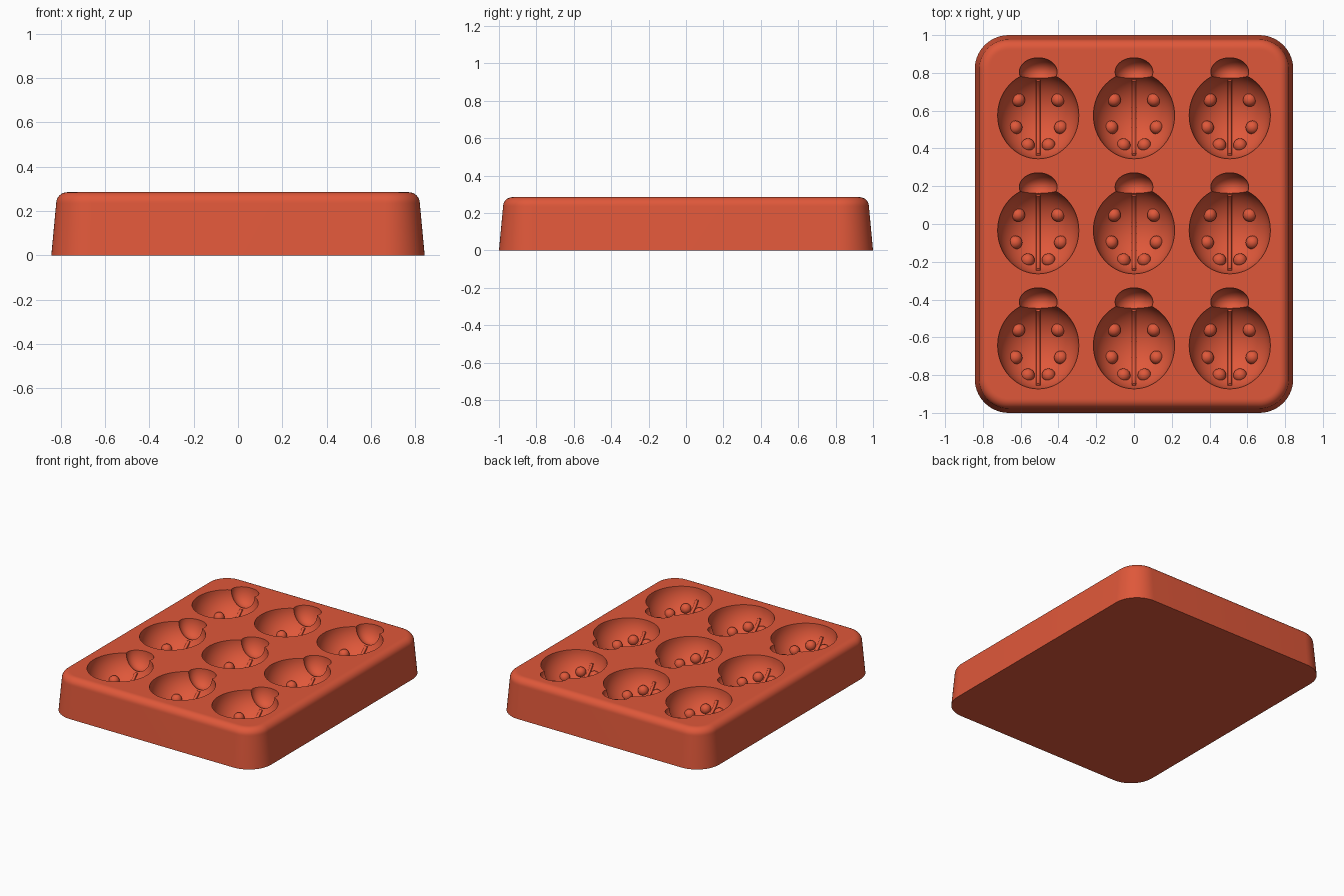
import bpy
import bmesh
from math import sin, cos, pi, sqrt
from mathutils import Matrix, Vector

if "Cube" in bpy.data.objects:
    bpy.data.objects.remove(bpy.data.objects["Cube"], do_unlink=True)

HALF_X, HALF_Y, TOP = 0.843, 1.0, 0.285
BODY = Vector((0.215, 0.23, 0.2))        # radii of the insect body hollow
HEAD = Vector((0.1, 0.075, 0.115))       # radii of the head hollow
HEAD_Y = 0.23
CENTRES = [Vector((x, y, TOP + 0.001)) for x in (-0.507, 0, 0.507)
           for y in (-0.643, -0.034, 0.575)]

red = bpy.data.materials.new("coral_red")
red.use_nodes = True
colour = (0.74, 0.097, 0.042, 1)
red.diffuse_color = colour
shader = next(n for n in red.node_tree.nodes if n.type == 'BSDF_PRINCIPLED')
shader.inputs["Base Color"].default_value = colour
shader.inputs["Roughness"].default_value = 0.6


def make_object(name, bm):
    bmesh.ops.recalc_face_normals(bm, faces=bm.faces[:])
    mesh = bpy.data.meshes.new(name)
    bm.to_mesh(mesh)
    bm.free()
    mesh.materials.append(red)
    obj = bpy.data.objects.new(name, mesh)
    bpy.context.collection.objects.link(obj)
    return obj


def activate(obj):
    bpy.ops.object.select_all(action='DESELECT')
    obj.select_set(True)
    bpy.context.view_layer.objects.active = obj


def smooth(obj):
    activate(obj)
    bpy.ops.object.shade_smooth_by_angle(angle=pi / 5)


def add_ellipsoid(bm, centre, radii, segments, rings):
    matrix = Matrix.Translation(centre) @ Matrix.Diagonal((*radii, 1))
    bmesh.ops.create_uvsphere(bm, u_segments=segments, v_segments=rings,
                              radius=1, matrix=matrix)


def rounded_ring(bm, inset, z, steps=14):
    """Rounded rectangle of vertices, pulled in by inset."""
    radius = 0.18 - inset
    cx, cy = HALF_X - 0.18, HALF_Y - 0.18
    verts = []
    for quarter, (sx, sy) in enumerate(((1, 1), (-1, 1), (-1, -1), (1, -1))):
        for i in range(steps + 1):
            a = (quarter + i / steps) * pi / 2
            verts.append(bm.verts.new((sx * cx + radius * cos(a),
                                       sy * cy + radius * sin(a), z)))
    return verts


# Tray: tapered rounded block with a rolled top edge
bm = bmesh.new()
FILLET, TAPER = 0.05, 0.022
profile = [(0, 0), (TAPER, TOP - FILLET)]
for i in range(1, 9):
    a = i / 8 * pi / 2
    profile.append((TAPER + FILLET * (1 - cos(a)), TOP - FILLET * (1 - sin(a))))
profile.append((TAPER + FILLET + 0.006, TOP))
rings = [rounded_ring(bm, inset, z) for inset, z in profile]
for low, high in zip(rings, rings[1:]):
    for i in range(len(low)):
        j = (i + 1) % len(low)
        bm.faces.new((low[i], low[j], high[j], high[i]))
bm.faces.new(rings[0][::-1])
bm.faces.new(rings[-1])
tray = make_object("tray", bm)

# Hollows: bodies first, then heads
for name, offset, radii in (("body_cutter", 0, BODY), ("head_cutter", HEAD_Y, HEAD)):
    bm = bmesh.new()
    for c in CENTRES:
        add_ellipsoid(bm, c + Vector((0, offset, 0)), radii, 64, 32)
    cutter = make_object(name, bm)
    cutter.hide_render = True
    activate(tray)
    cut = tray.modifiers.new(name, 'BOOLEAN')
    cut.operation = 'DIFFERENCE'
    cut.solver = 'EXACT'
    cut.object = cutter
    bpy.ops.object.modifier_apply(modifier=cut.name)
    bpy.data.objects.remove(cutter, do_unlink=True)
smooth(tray)


def floor_point(x, y):
    """Point on the body hollow, relative to its centre."""
    return Vector((x, y, -BODY.z * sqrt(1 - (x / BODY.x) ** 2 - (y / BODY.y) ** 2)))


# Spots: small domes on the hollow floor, mirrored left and right
bm = bmesh.new()
for c in CENTRES:
    for side in (-1, 1):
        for x, y in ((0.106, 0.082), (0.12, -0.064), (0.055, -0.158)):
            add_ellipsoid(bm, c + floor_point(side * x, y), (0.036,) * 3, 20, 12)
smooth(make_object("spots", bm))

# Wing seams: thin ridges following the hollow floor
bm = bmesh.new()
SIDES, STEPS, WIDTH = 10, 32, 0.012
for c in CENTRES:
    rows = []
    for i in range(STEPS + 1):
        y = -0.212 + i / STEPS * 0.402
        p = floor_point(0, y)
        inward = Vector((0, -p.y / BODY.y ** 2, -p.z / BODY.z ** 2)).normalized()
        rows.append([bm.verts.new(c + p + WIDTH * (
            Vector((cos(k * 2 * pi / SIDES), 0, 0)) + inward * sin(k * 2 * pi / SIDES)))
            for k in range(SIDES)])
    for a, b in zip(rows, rows[1:]):
        for k in range(SIDES):
            n = (k + 1) % SIDES
            bm.faces.new((a[k], a[n], b[n], b[k]))
    bm.faces.new(rows[0])
    bm.faces.new(rows[-1])
smooth(make_object("wing_seams", bm))
